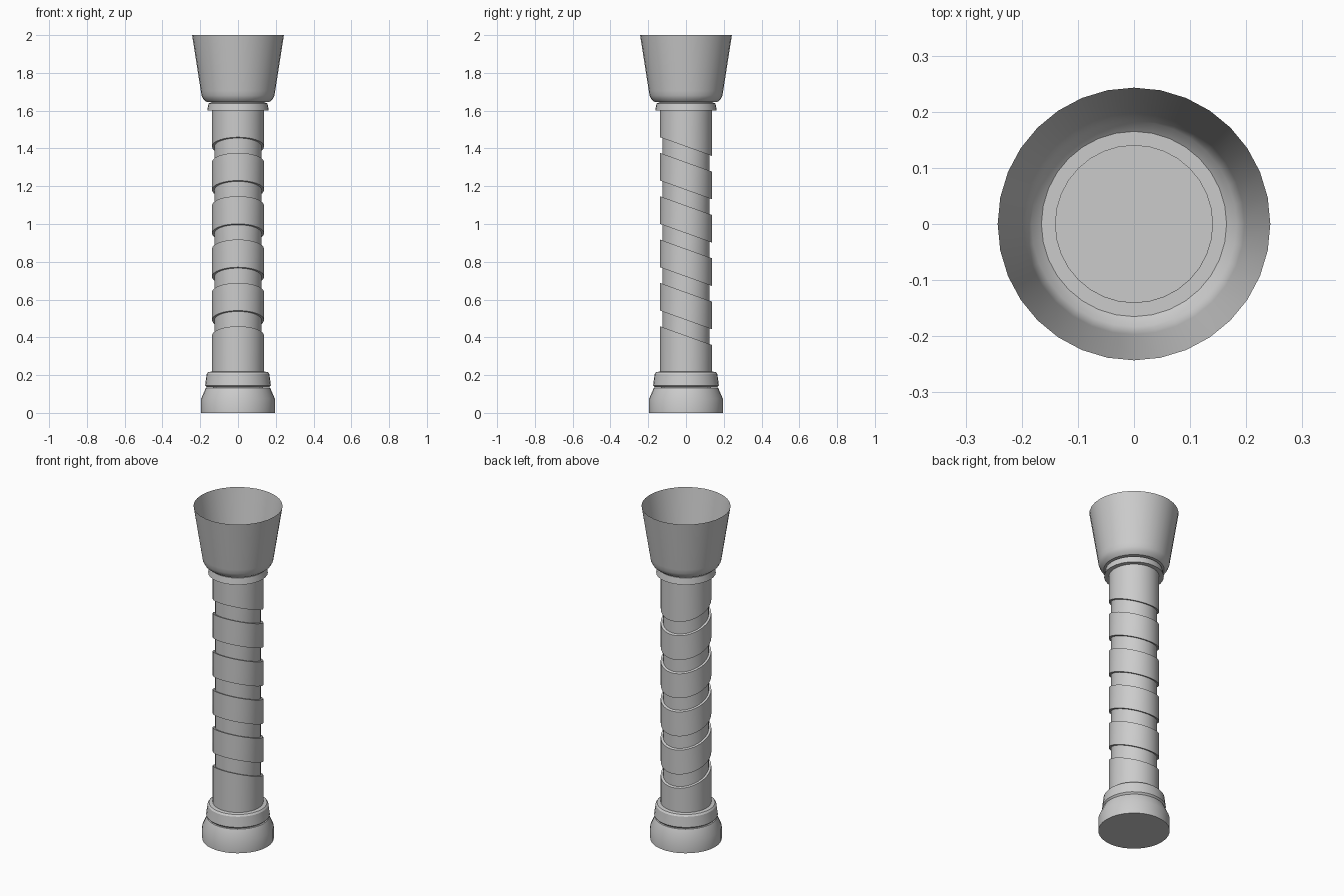
import bpy
import bmesh
import math

SIDES = 32
TILT = 0.36        # backward lean of the shaft grooves

cube = bpy.data.objects.get("Cube")
if cube:
    bpy.data.objects.remove(cube, do_unlink=True)

stone = bpy.data.materials.new("grey_stone")
stone.use_nodes = True
grey = (0.6, 0.6, 0.6, 1)
stone.diffuse_color = grey
stone.node_tree.nodes["Principled BSDF"].inputs["Base Color"].default_value = grey


def lathe(name, profile, cap_bottom=False, cap_top=False):
    """Revolve (radius, height, lean) rows, listed from bottom to top."""
    bm = bmesh.new()
    rows = []
    for radius, height, lean in profile:
        row = []
        for k in range(SIDES):
            a = math.tau * k / SIDES
            x, y = radius * math.cos(a), radius * math.sin(a)
            row.append(bm.verts.new((x, y, height - lean * y)))
        rows.append(row)
    for low, high in zip(rows, rows[1:]):
        for k in range(SIDES):
            n = (k + 1) % SIDES
            bm.faces.new((low[k], low[n], high[n], high[k]))
    if cap_bottom:
        bm.faces.new(rows[0][::-1])
    if cap_top:
        bm.faces.new(rows[-1])
    mesh = bpy.data.meshes.new(name)
    bm.to_mesh(mesh)
    bm.free()
    mesh.materials.append(stone)
    obj = bpy.data.objects.new(name, mesh)
    bpy.context.collection.objects.link(obj)
    bpy.ops.object.select_all(action='DESELECT')
    obj.select_set(True)
    bpy.context.view_layer.objects.active = obj
    bpy.ops.object.shade_smooth_by_angle(angle=math.radians(25))
    return obj


def level(points):
    return [(r, z, 0) for r, z in points]


# Foot block with a sloped shoulder
lathe("foot", level([(0.195, 0), (0.195, 0.075), (0.17, 0.133), (0.13, 0.136)]),
      cap_bottom=True, cap_top=True)

# Moulded ring above the foot
lathe("base_ring", level([(0.13, 0.136), (0.165, 0.136), (0.174, 0.146),
                          (0.166, 0.206), (0.158, 0.216), (0.13, 0.22)]))

# Shaft with five leaning grooves
OUTER, CORE = 0.138, 0.125
shaft = [(OUTER, 0.136, 0)]
for i in range(5):
    top = 0.492 + 0.2295 * i
    bottom = top - 0.083
    shaft += [(OUTER, bottom, TILT), (CORE, bottom, TILT),
              (CORE, top, TILT), (OUTER, top, TILT)]
shaft += level([(OUTER, 1.60), (CORE, 1.60)])
lathe("shaft", shaft, cap_top=True)

# Collar under the cup
lathe("collar", level([(0.137, 1.60), (0.163, 1.60), (0.156, 1.638), (0.14, 1.644)]))

# Thin open cup with a short throat
lathe("cup", level([(0.141, 1.60), (0.141, 1.645), (0.165, 1.645), (0.183, 1.660),
                    (0.193, 1.680), (0.197, 1.705), (0.243, 2.0)]))
